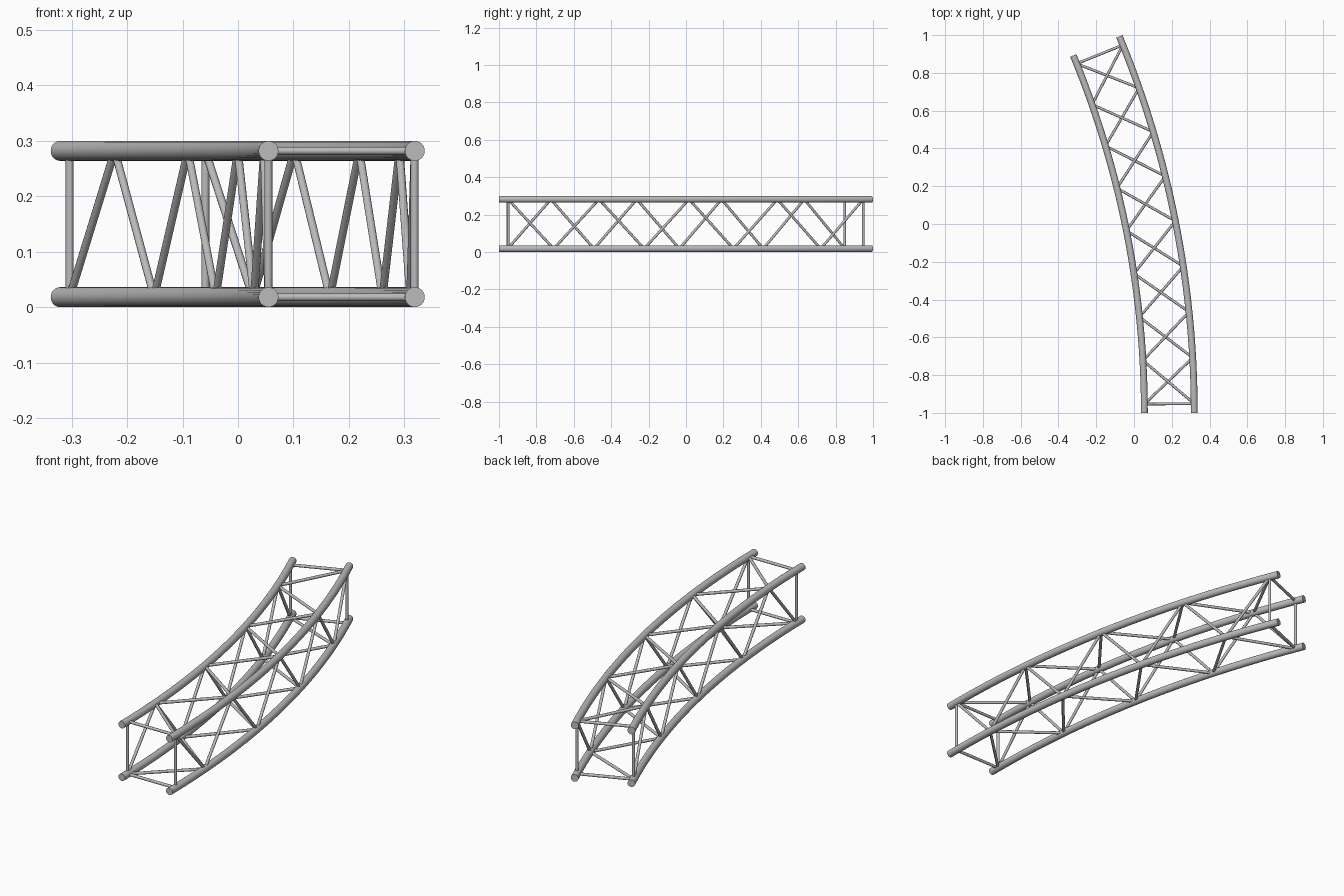
import bpy, bmesh
from math import sin, cos, pi, radians
from mathutils import Vector

if "Cube" in bpy.data.objects:
    bpy.data.objects.remove(bpy.data.objects["Cube"], do_unlink=True)

TUBE, BAR = 0.018, 0.0072            # radii of main tubes and braces
LOW, HIGH = 0.018, 0.282             # tube centre heights
SPAN = 0.264                         # distance between tubes
INNER = 4.944                        # bend radius of the inner side
START_X, START_Y = 0.055, -1.0
SWEEP = radians(22.5)
MARGIN = radians(0.54)               # end frames sit just inside the tube ends
BAYS = 8

steel = bpy.data.materials.new("grey_steel")
steel.use_nodes = True
grey = (0.5, 0.5, 0.5, 1)
steel.diffuse_color = grey
steel.node_tree.nodes["Principled BSDF"].inputs["Base Color"].default_value = grey


def on_arc(outer, z, angle):
    """Point on a main tube's centre line."""
    r = INNER + SPAN * outer
    return Vector((START_X - INNER + r * cos(angle), START_Y + r * sin(angle), z))


def pipe(name, points, tangents, radius, sides):
    """Capped round pipe through the points."""
    bm = bmesh.new()
    rings = []
    for p, t in zip(points, tangents):
        t = t.normalized()
        ref = Vector((0, 0, 1)) if abs(t.z) < 0.9 else Vector((0, 1, 0))
        u = t.cross(ref).normalized()
        v = u.cross(t)
        rings.append([bm.verts.new(p + radius * (u * cos(2 * pi * i / sides) + v * sin(2 * pi * i / sides)))
                      for i in range(sides)])
    for a, b in zip(rings, rings[1:]):
        for i in range(sides):
            j = (i + 1) % sides
            bm.faces.new((a[i], a[j], b[j], b[i]))
    bm.faces.new(rings[0])
    bm.faces.new(rings[-1])
    bmesh.ops.recalc_face_normals(bm, faces=bm.faces)
    mesh = bpy.data.meshes.new(name)
    bm.to_mesh(mesh)
    bm.free()
    mesh.materials.append(steel)
    mesh.shade_smooth()
    mesh.set_sharp_from_angle(angle=radians(40))
    bpy.context.collection.objects.link(bpy.data.objects.new(name, mesh))


def brace(name, a, b):
    pipe(name, [a, b], [b - a, b - a], BAR, 12)


def node(outer, z, k):
    return on_arc(outer, z, MARGIN + (SWEEP - 2 * MARGIN) * k / BAYS)


SIDES = ((0, "inner"), (1, "outer"))
LEVELS = ((LOW, "bottom"), (HIGH, "top"))

# Four curved main tubes
angles = [SWEEP * i / 24 for i in range(25)]
for outer, side in SIDES:
    for z, level in LEVELS:
        pipe(f"{side}_{level}_tube", [on_arc(outer, z, a) for a in angles],
             [Vector((-sin(a), cos(a), 0)) for a in angles], TUBE, 24)

# Square frames at both ends
for k, end in ((0, "front"), (BAYS, "back")):
    for outer, side in SIDES:
        brace(f"{end}_{side}_upright", node(outer, LOW, k), node(outer, HIGH, k))
    for z, level in LEVELS:
        brace(f"{end}_{level}_crossbar", node(0, z, k), node(1, z, k))

# Zigzag braces on all four faces, opposite faces out of step
for k in range(BAYS):
    odd = k % 2
    for outer, side in SIDES:
        flip = (odd + outer) % 2
        ends = (HIGH, LOW) if flip else (LOW, HIGH)
        brace(f"{side}_diagonal_{k + 1}", node(outer, ends[0], k), node(outer, ends[1], k + 1))
    for row, (z, level) in enumerate(LEVELS):
        first = (odd + row) % 2
        brace(f"{level}_diagonal_{k + 1}", node(first, z, k), node(1 - first, z, k + 1))
